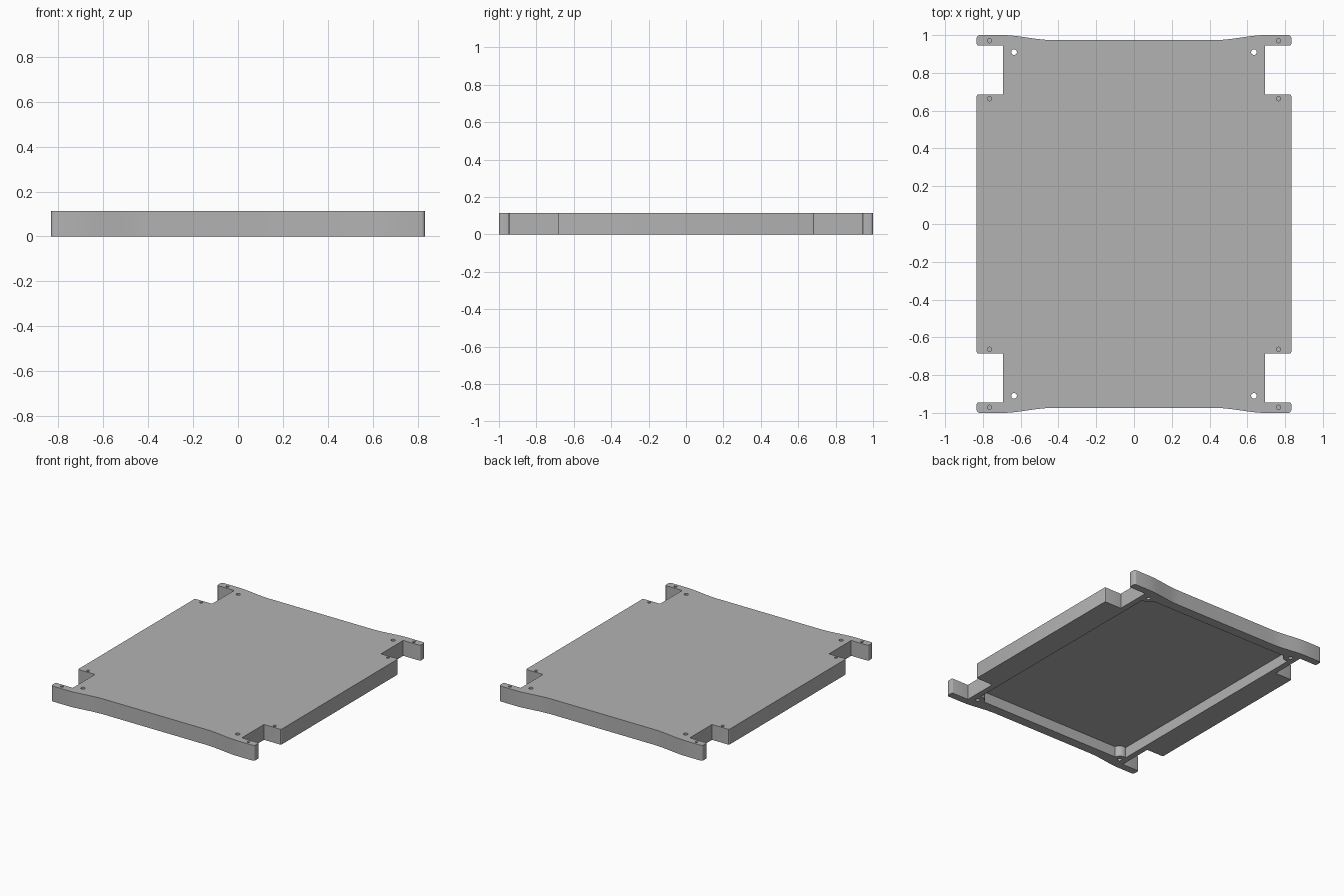
import bpy, bmesh, math

if "Cube" in bpy.data.objects:
    bpy.data.objects.remove(bpy.data.objects["Cube"], do_unlink=True)

HEIGHT = 0.114
POCKET_DEPTH = 0.08

grey = bpy.data.materials.new("light grey")
grey.use_nodes = True
grey.diffuse_color = (0.45, 0.45, 0.45, 1)
grey.node_tree.nodes["Principled BSDF"].inputs["Base Color"].default_value = (0.45, 0.45, 0.45, 1)


def arc(cx, cy, r, start, end, steps=6):
    angles = [math.radians(start + (end - start) * i / steps) for i in range(steps + 1)]
    return [(cx + r * math.cos(a), cy + r * math.sin(a)) for a in angles]


def four_way(quarter):
    """Mirror a quarter outline, running from the x side to the y side, into a loop."""
    back = quarter[::-1]
    return (quarter + [(-x, y) for x, y in back]
            + [(-x, -y) for x, y in quarter] + [(x, -y) for x, y in back])


def prism(name, loops, z0, z1):
    """Extrude one or more closed outlines into an object."""
    bm = bmesh.new()
    for loop in loops:
        low = [bm.verts.new((x, y, z0)) for x, y in loop]
        high = [bm.verts.new((x, y, z1)) for x, y in loop]
        bm.faces.new(low[::-1])
        bm.faces.new(high)
        for i in range(len(loop)):
            j = (i + 1) % len(loop)
            bm.faces.new((low[i], low[j], high[j], high[i]))
    bmesh.ops.recalc_face_normals(bm, faces=bm.faces)
    mesh = bpy.data.meshes.new(name)
    bm.to_mesh(mesh)
    bm.free()
    mesh.materials.append(grey)
    obj = bpy.data.objects.new(name, mesh)
    bpy.context.collection.objects.link(obj)
    return obj


def holes(name, centres, r, z0, z1):
    """Cutter with the same round holes in all four quarters."""
    loops = [arc(sx * x, sy * y, r, 0, 345, 23)
             for x, y in centres for sx in (1, -1) for sy in (1, -1)]
    return prism(name, loops, z0, z1)


# Tray body: side wall, corner notch, thin ear and gently hollowed end
body_corner = arc(0.825, 0.677, 0.008, 0, 90, 3)
ear = arc(0.823, 0.955, 0.01, -90, 0, 3) + arc(0.818, 0.985, 0.015, 0, 90, 4)
sweep = []
for i in range(13):
    t = i / 12
    sweep.append((0.69 - 0.27 * t, 1 - 0.027 * (t * t * (3 - 2 * t)) ** 0.9))
quarter = body_corner + [(0.693, 0.685), (0.693, 0.945)] + ear + sweep
tray = prism("tray_body", [four_way(quarter)], 0, HEIGHT)

# Underside pocket, with round bosses left standing in its corners
boss = arc(0.635, 0.91, 0.05, 287, 191, 8)
pocket = prism("pocket_cutter", [four_way(boss)], -0.05, POCKET_DEPTH)

# Through holes in the bosses, blind holes in the ears and body corners
through = holes("through_hole_cutter", [(0.635, 0.91)], 0.015, -0.05, HEIGHT + 0.05)
blind = holes("blind_hole_cutter", [(0.765, 0.663), (0.765, 0.97)], 0.011, 0.05, HEIGHT + 0.05)

cutters = (pocket, through, blind)
for cutter in cutters:
    cutter.hide_render = True
    mod = tray.modifiers.new(cutter.name, "BOOLEAN")
    mod.operation = "DIFFERENCE"
    mod.solver = "EXACT"
    mod.object = cutter

# Bake the cuts and drop the cutters
bpy.context.view_layer.update()
cut_mesh = bpy.data.meshes.new_from_object(tray.evaluated_get(bpy.context.evaluated_depsgraph_get()))
tray.modifiers.clear()
tray.data = cut_mesh
for cutter in cutters:
    bpy.data.objects.remove(cutter, do_unlink=True)

bpy.ops.object.select_all(action="DESELECT")
tray.select_set(True)
bpy.context.view_layer.objects.active = tray
bpy.ops.object.shade_smooth_by_angle(angle=math.radians(30))
